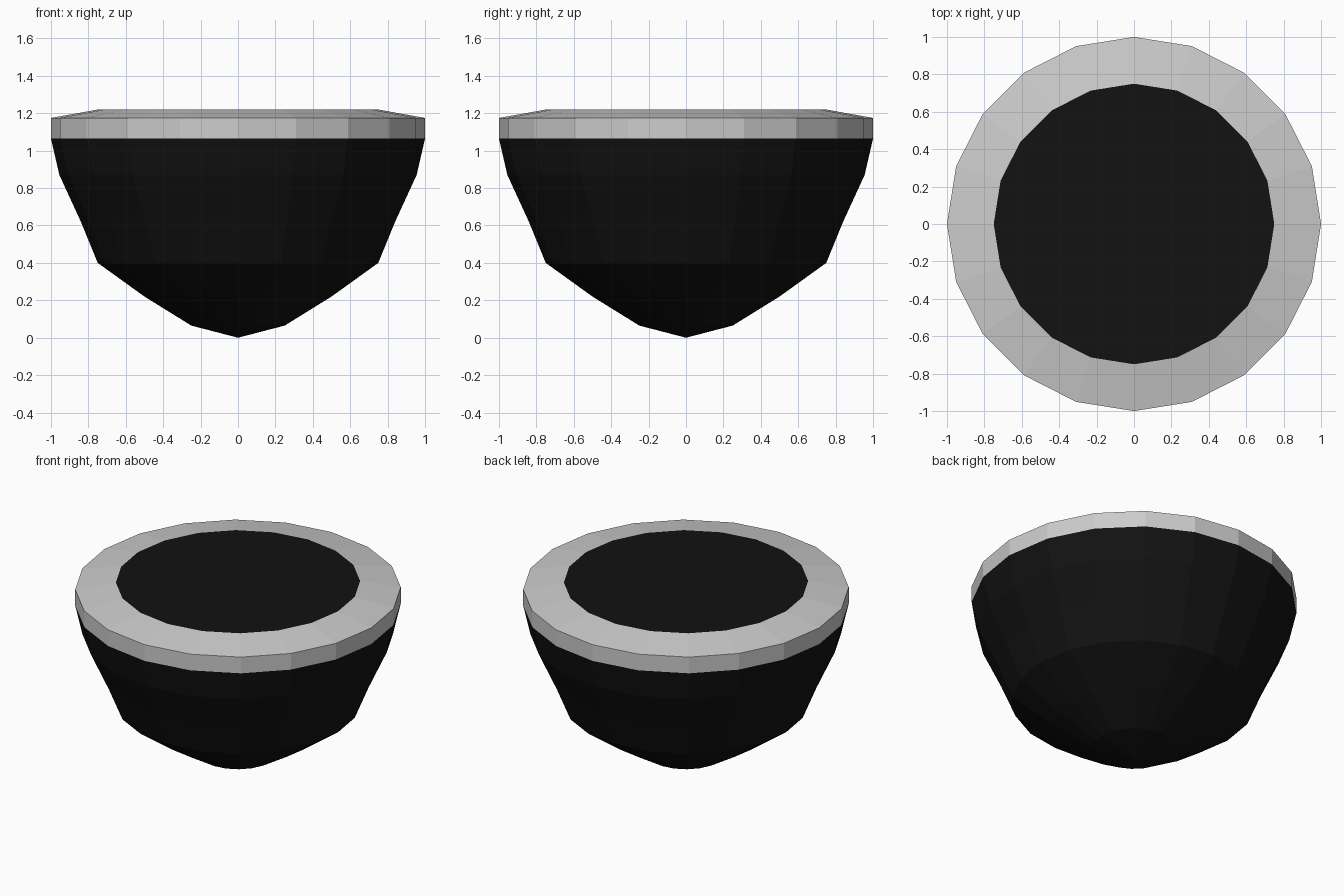
import bpy, bmesh
from math import cos, sin, tau

if "Cube" in bpy.data.objects:
    bpy.data.objects.remove(bpy.data.objects["Cube"])

SIDES = 20
black = bpy.data.materials.new("black")
black.diffuse_color = (0.006, 0.006, 0.006, 1)
black.use_nodes = True
black.node_tree.nodes["Principled BSDF"].inputs["Base Color"].default_value = black.diffuse_color


def lathe(name, profile, material=None):
    """Revolve (radius, z) points; a radius of 0 becomes a single tip."""
    bm = bmesh.new()
    rings = []
    for r, z in profile:
        n = SIDES if r else 1
        rings.append([bm.verts.new((r * cos(tau * i / SIDES), r * sin(tau * i / SIDES), z))
                      for i in range(n)])
    for a, b in zip(rings, rings[1:]):
        for i in range(SIDES):
            j = (i + 1) % SIDES
            quad = [a[i % len(a)], a[j % len(a)], b[j % len(b)], b[i % len(b)]]
            bm.faces.new(list(dict.fromkeys(quad)))
    mesh = bpy.data.meshes.new(name)
    bm.to_mesh(mesh)
    bm.free()
    obj = bpy.data.objects.new(name, mesh)
    bpy.context.collection.objects.link(obj)
    if material:
        mesh.materials.append(material)
    return obj


# Dark rounded bowl underneath
lathe("bowl", [(0, 0), (0.25, 0.065), (0.5, 0.22), (0.75, 0.4),
               (0.84, 0.62), (0.955, 0.87), (1, 1.065)], black)

# Grey rim: upright band and gently sloping top
lathe("rim", [(1, 1.065), (1, 1.175), (0.75, 1.22)])

# Dark flat disc closing the top
lathe("top_disc", [(0.75, 1.22), (0, 1.22)], black)
